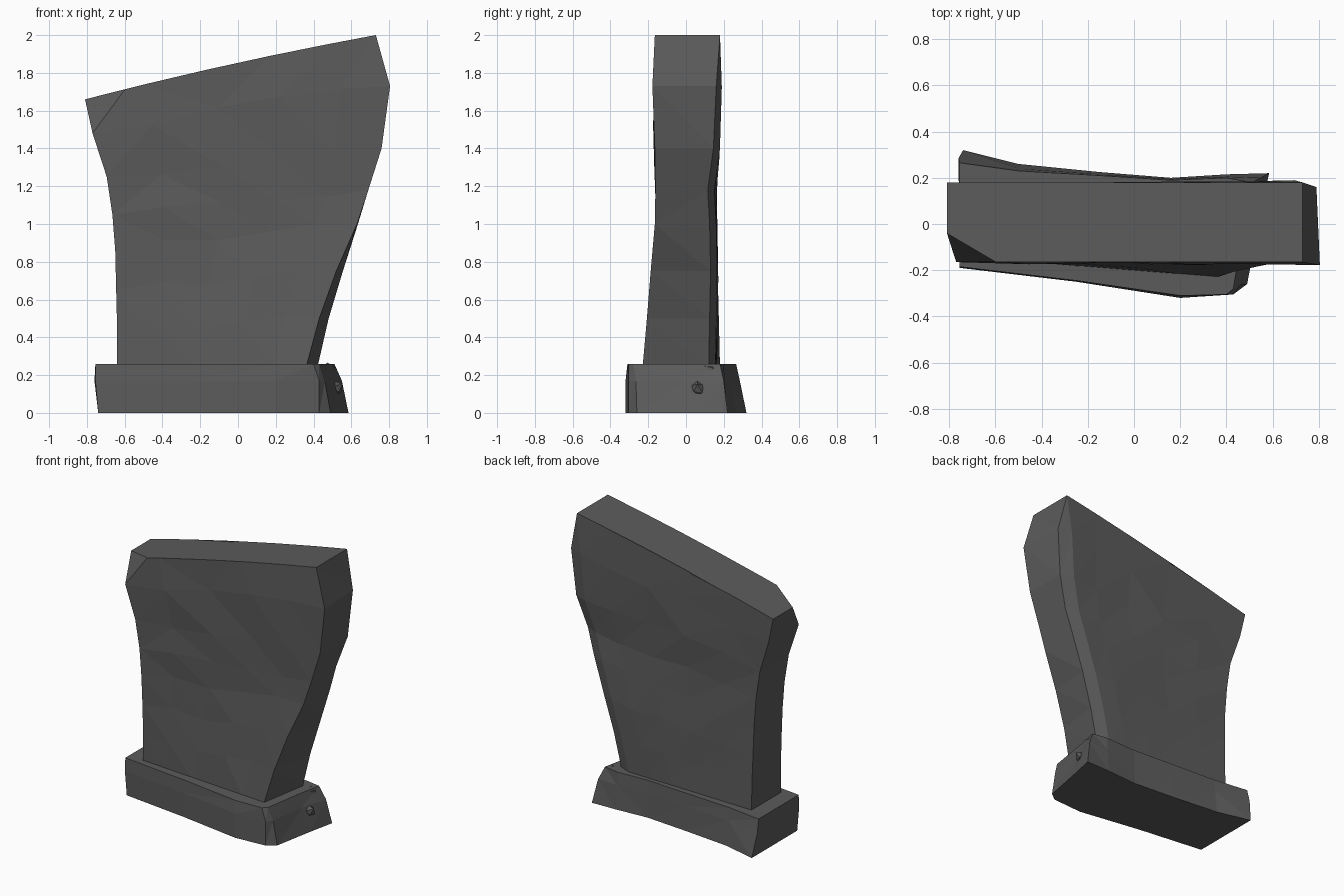
import bpy, bmesh, random
from mathutils import Vector

if "Cube" in bpy.data.objects:
    bpy.data.objects.remove(bpy.data.objects["Cube"])

random.seed(4)
stone = bpy.data.materials.new("dark grey stone")
stone.diffuse_color = (0.105, 0.105, 0.105, 1)
stone.use_nodes = True
stone.node_tree.nodes["Principled BSDF"].inputs["Base Color"].default_value = stone.diffuse_color


def finish(bm, name):
    bmesh.ops.triangulate(bm, faces=[f for f in bm.faces if len(f.verts) == 4])
    bmesh.ops.recalc_face_normals(bm, faces=bm.faces)
    me = bpy.data.meshes.new(name)
    bm.to_mesh(me)
    bm.free()
    me.materials.append(stone)
    ob = bpy.data.objects.new(name, me)
    bpy.context.collection.objects.link(ob)
    return ob


def loft(rings):
    bm = bmesh.new()
    vs = [[bm.verts.new(p) for p in r] for r in rings]
    n = len(vs[0])
    for a, b in zip(vs, vs[1:]):
        for i in range(n):
            j = (i + 1) % n
            bm.faces.new((a[i], a[j], b[j], b[i]))
    bm.faces.new(vs[0][::-1])
    bm.faces.new(vs[-1])
    return bm


# Slab levels: left z, right z, left x, right front x, right back x,
# front-left y, front-right y, back-left y, right back edge y
levels = [
    (0.24, 0.24, -0.64, 0.36, 0.42, -0.15, -0.23, 0.18, 0.12),
    (0.45, 0.50, -0.64, 0.43, 0.48, -0.15, -0.207, 0.175, 0.125),
    (0.65, 0.75, -0.645, 0.52, 0.555, -0.15, -0.187, 0.17, 0.13),
    (0.86, 1.00, -0.65, 0.63, 0.635, -0.155, -0.165, 0.165, 0.125),
    (1.05, 1.18, -0.665, 0.69, 0.69, -0.155, -0.162, 0.165, 0.115),
    (1.25, 1.40, -0.695, 0.76, 0.76, -0.16, -0.165, 0.165, 0.145),
    (1.48, 1.73, -0.77, 0.805, 0.79, -0.165, -0.178, 0.175, 0.16),
    (1.66, 2.00, -0.81, 0.73, 0.73, -0.165, -0.165, 0.18, 0.18),
]
cols = (0, 0.2, 0.42, 0.63, 0.83, 1)


def slab_ring(k):
    zl, zr, xl, xf, xb, yfl, yfr, ybl, ybr = levels[k]
    top = k == len(levels) - 1
    inner = 0 < k < len(levels) - 1
    ring = []

    def add(t, xr, ya, yb, rough):
        z = zl + (zr - zl) * t + 0.06 * t * (1 - t) * (k / 7)
        y = ya + (yb - ya) * t
        if rough and inner:
            y += random.uniform(-0.007, 0.007)
            z += random.uniform(-0.03, 0.03)
        ring.append((xl + (xr - xl) * t, y, z))

    for t in cols:
        add(t, xf, yfl, yfr, 0 < t < 1)
    ring.append((xb, ybr, zr))
    inset = 0.0 if top else 0.05
    yb = 0.18 if top else min(0.19, ybr + 0.035)
    for t in reversed(cols[:-1] + (0.97,)):
        add(t, xb - inset, ybl, yb, 0 < t < 0.9)
    return ring


bm = loft([slab_ring(k) for k in range(len(levels))])
# Chipped front left top corner
a, b, c = (Vector(p) for p in ((-0.81, -0.04, 1.66), (-0.60, -0.165, 1.71), (-0.77, -0.165, 1.48)))
nrm = (b - a).cross(c - a).normalized()
if nrm.dot(Vector((-0.85, -0.2, 1.68)) - a) < 0:
    nrm = -nrm
cut = bmesh.ops.bisect_plane(bm, geom=bm.verts[:] + bm.edges[:] + bm.faces[:],
                             plane_co=a, plane_no=nrm, clear_outer=True)
bmesh.ops.holes_fill(bm, edges=[e for e in bm.edges if e.is_boundary], sides=0)
finish(bm, "stone_slab")

# Bent plinth, outline at the ground, middle and top
bottom = [(-0.74, -0.19), (-0.25, -0.25), (0.20, -0.32), (0.43, -0.305), (0.49, -0.26), (0.545, 0.03),
          (0.585, 0.22), (0.40, 0.215), (0.16, 0.20), (-0.15, 0.225), (-0.50, 0.26), (-0.74, 0.32)]
middle = [(-0.755, -0.19), (-0.25, -0.25), (0.20, -0.32), (0.43, -0.305), (0.46, -0.265), (0.50, 0.0),
          (0.55, 0.20), (0.40, 0.205), (0.16, 0.195), (-0.15, 0.215), (-0.50, 0.24), (-0.76, 0.285)]
top = [(-0.755, -0.185), (-0.25, -0.245), (0.20, -0.31), (0.40, -0.305), (0.43, -0.28), (0.475, 0.0),
       (0.51, 0.18), (0.40, 0.20), (0.16, 0.19), (-0.15, 0.21), (-0.50, 0.23), (-0.755, 0.265)]
finish(loft([[(x, y, z) for x, y in ring]
             for ring, z in ((bottom, 0.0), (middle, 0.17), (top, 0.26))]), "plinth")

# Broken rubble at the right end of the plinth
for i, (p, r) in enumerate((((0.475, 0.14, 0.22), 0.06), ((0.51, 0.06, 0.13), 0.045))):
    bm = bmesh.new()
    bmesh.ops.create_icosphere(bm, subdivisions=1, radius=r)
    for v in bm.verts:
        v.co = v.co * random.uniform(0.7, 1.1) + Vector(p)
    finish(bm, "broken_chunk_%d" % (i + 1))
